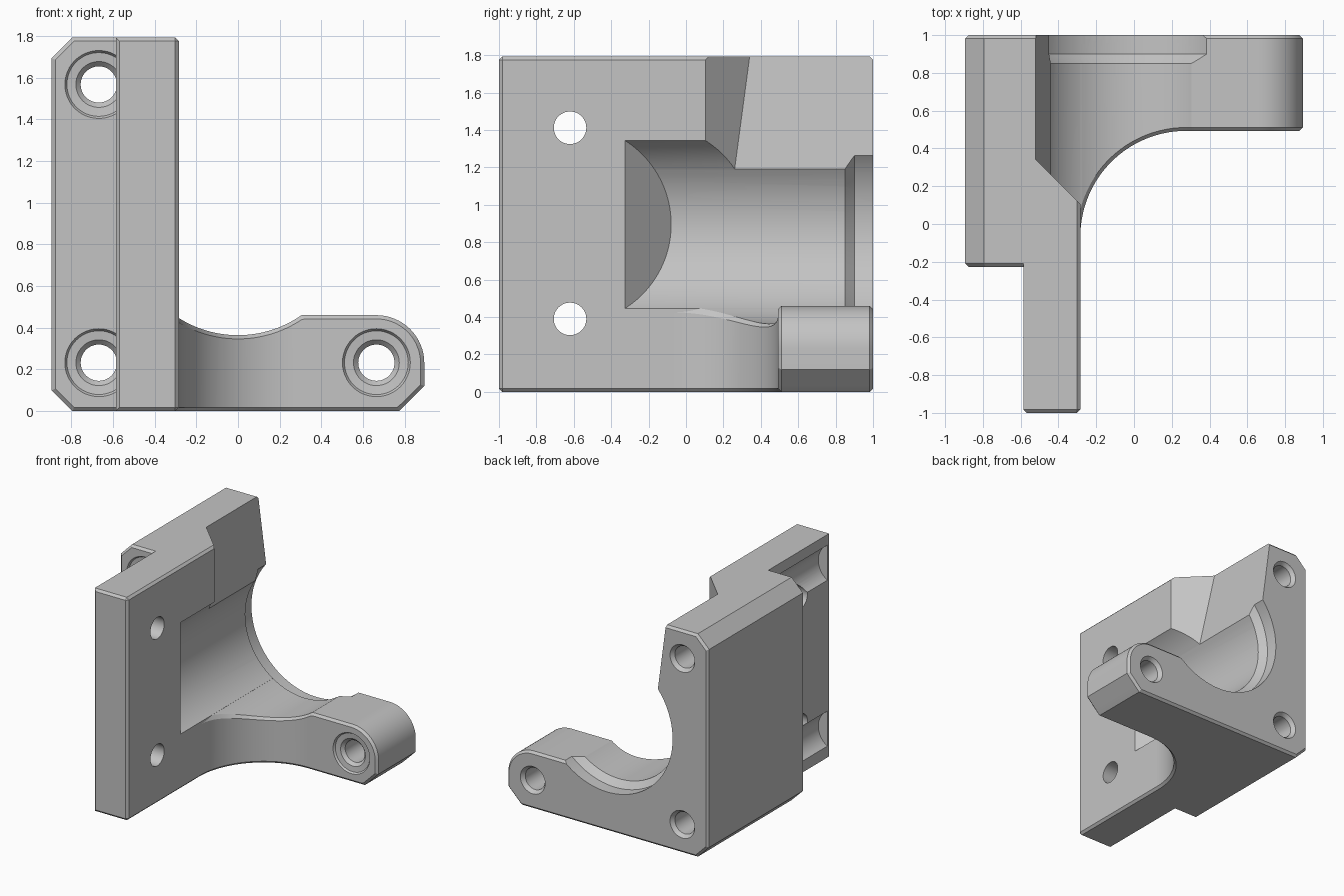
import bpy, bmesh
from math import sin, cos, pi, sqrt
from mathutils import Vector

if "Cube" in bpy.data.objects:
    bpy.data.objects.remove(bpy.data.objects["Cube"])

W, H, E = 0.894, 1.793, 0.018       # half width, height, edge chamfer
R, CZ = 0.531, 0.895                # bore radius and axis height
LEFT, RIGHT, FRONT = -0.586, -0.284, -0.227   # front plate sides, flange front
ARM_TOP, ARM_R, ARM_FRONT = 0.46, 0.23, 0.493

grey = bpy.data.materials.new("plain grey")
grey.use_nodes = True
grey.diffuse_color = (0.55, 0.55, 0.55, 1)
grey.node_tree.nodes["Principled BSDF"].inputs["Base Color"].default_value = grey.diffuse_color


def face_outward(bm):
    bmesh.ops.recalc_face_normals(bm, faces=bm.faces)
    if bm.calc_volume(signed=True) < 0:
        bmesh.ops.reverse_faces(bm, faces=bm.faces)


def finish(name, bm):
    face_outward(bm)
    mesh = bpy.data.meshes.new(name)
    bm.to_mesh(mesh)
    bm.free()
    mesh.materials.append(grey)
    ob = bpy.data.objects.new(name, mesh)
    bpy.context.collection.objects.link(ob)
    return ob


def loft(rings, strip_caps=False):
    bm = bmesh.new()
    rows = [[bm.verts.new(p) for p in ring] for ring in rings]
    n = len(rows[0])
    for a, b in zip(rows, rows[1:]):
        for i in range(n):
            j = (i + 1) % n
            bm.faces.new((a[i], a[j], b[j], b[i]))
    for row in (rows[0], rows[-1]):
        if strip_caps:  # quads between the upper and lower halves of the ring
            for i in range(n // 2 - 1):
                bm.faces.new((row[i], row[i + 1], row[n - 2 - i], row[n - 1 - i]))
        else:
            bm.faces.new(row)
    face_outward(bm)
    return bm


def prism(outline, y0, y1):
    return loft([[(x, y, z) for x, z in outline] for y in (y0, y1)])


def circle(r, x, z, n):
    return [(x + r * cos(2 * pi * i / n), z + r * sin(2 * pi * i / n)) for i in range(n)]


def lathe(points, x, z, n=48):
    return loft([[(px, y, pz) for px, pz in circle(r, x, z, n)] for y, r in points])


def slanted(outline, offset):
    # solid along the depth whose front end lies on x + y = offset
    return loft([[(x, offset - x, z) for x, z in outline], [(x, 1.2, z) for x, z in outline]])


def chamfer(bm, rule):
    edges = [e for e in bm.edges if rule(e.verts[0].co, e.verts[1].co)]
    bmesh.ops.bevel(bm, geom=edges, offset=E, offset_type='OFFSET', segments=1,
                    profile=0.5, affect='EDGES')
    return bm


def boolean(ob, bm, operation='DIFFERENCE'):
    tool = finish("cutter", bm)
    tool.hide_render = True
    mod = ob.modifiers.new("boolean", 'BOOLEAN')
    mod.operation, mod.solver, mod.object = operation, 'EXACT', tool
    bpy.context.view_layer.objects.active = ob
    bpy.ops.object.modifier_apply(modifier=mod.name)
    bpy.data.objects.remove(tool)


def screw_hole(x, z, front, reach):
    # head clearance, shallow seat, then through hole with chamfered mouths
    return lathe([(front - reach, 0.163), (front, 0.163), (front + 0.015, 0.153),
                  (front + 0.02, 0.11), (front + 0.045, 0.087),
                  (0.97, 0.087), (1.0, 0.11), (1.1, 0.11)], x, z)


def rear_step():
    return lathe([(0.84, R - 0.01), (0.9, R + 0.05), (1.1, R + 0.05)], 0, CZ, 96)


def near(a, b):
    return abs(a - b) < 0.002


def plate_edge(a, b):
    if near(a.y, b.y):   # both end faces, except where the arm joins
        return not (near(a.y, 1) and near(a.x, RIGHT) and near(b.x, RIGHT))
    return near(a.x, RIGHT)


# Upright plate, and a flange with clipped left corners merged into it
plate = prism([(LEFT, 0), (RIGHT, 0), (RIGHT, H), (LEFT, H)], -1, 1)
bracket = finish("upright_bracket", chamfer(plate, plate_edge))
C, INNER = 0.1, -0.42
flange = prism([(-W, C), (-W + C, 0), (INNER, 0), (INNER, H), (-W + C, H), (-W, H - C)], FRONT, 1)
boolean(bracket, chamfer(flange, lambda a, b: near(a.y, b.y) and not (
    near(a.x, INNER) and near(b.x, INNER))), 'UNION')

# Slanted upper notch, main bore with slanted end, rear step
boolean(bracket, slanted([(-0.428, 1.1), (0, 0.9), (0, 2), (-0.548, 2)], -0.18))
boolean(bracket, slanted(circle(R, 0, CZ, 96), -0.61))
boolean(bracket, rear_step())

# Screw holes along the depth and across the plate
for z in (0.232, 1.567):
    boolean(bracket, screw_hole(-0.668, z, FRONT, 0.733))
for z in (0.39, 1.412):
    cross = lathe([(-0.1, 0.087), (0.9, 0.087)], 0, 0)
    for v in cross.verts:
        v.co = Vector((-v.co.y, v.co.x - 0.62, v.co.z + z))
    boolean(bracket, cross)

# Lower arm: columns from the inner fillet to the rounded tip
FR = 0.56
FX, FY = RIGHT + FR, ARM_FRONT - FR     # fillet centre
AX = W - ARM_R


def arm_columns(e):
    r = FR + E - e
    cols = []
    for i in range(41):
        t = pi - pi / 2 * i / 40
        cols.append((FX + r * cos(t), FY + r * sin(t), ARM_TOP - e))
    cols += [(x, FY + r, ARM_TOP - e) for x in (0.285, 0.295, 0.304, 0.32, 0.5, AX)]
    for i in range(1, 17):
        t = pi / 2 * i / 16
        cols.append((AX + (ARM_R - e) * sin(t), FY + r, ARM_R + (ARM_R - e) * cos(t)))
    return cols


def arm_ring(e, back=None):
    top, low = [], []
    for x, y, z in arm_columns(e):
        y = y if back is None else back
        z = min(z, CZ - sqrt((R + e) ** 2 - min(abs(x), 0.45) ** 2))
        if x < RIGHT - 0.002:   # tuck the root just below the bore wall
            z -= 0.001
        top.append((x, y, z))
        low.append((x, y, max(e, x - W + 0.12 + 1.414 * e)))
    return top + low[::-1]


rings = [arm_ring(E), arm_ring(0), arm_ring(0, 1 - E), arm_ring(E, 1)]
arm = finish("lower_arm", loft(rings, strip_caps=True))
boolean(arm, rear_step())
boolean(arm, screw_hole(AX, 0.232, ARM_FRONT, 0.1))

# Smooth the round walls, keep the machined edges sharp
for ob in (bracket, arm):
    bpy.ops.object.select_all(action='DESELECT')
    ob.select_set(True)
    bpy.context.view_layer.objects.active = ob
    bpy.ops.object.shade_smooth_by_angle(angle=pi / 7)
